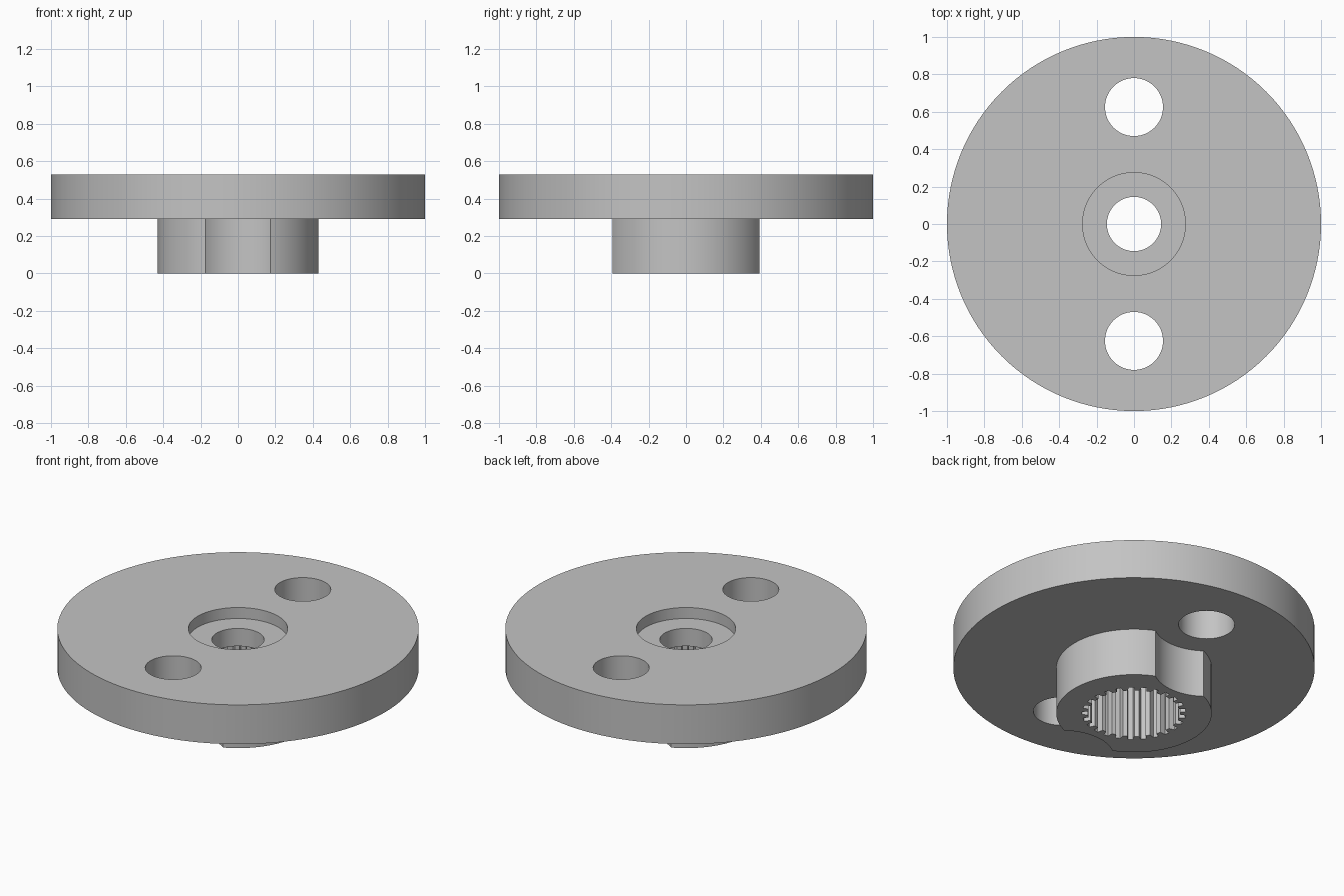
import bpy
import bmesh
from math import cos, sin, pi, radians

cube = bpy.data.objects.get("Cube")
if cube:
    bpy.data.objects.remove(cube, do_unlink=True)

steel = bpy.data.materials.new("plain grey")
steel.use_nodes = True
grey = (0.55, 0.55, 0.55, 1)
steel.diffuse_color = grey
steel.node_tree.nodes["Principled BSDF"].inputs["Base Color"].default_value = grey


def prism(name, outline, z0, z1):
    """Solid made by extruding a closed outline from z0 up to z1."""
    bm = bmesh.new()
    base = bm.faces.new([bm.verts.new((x, y, z0)) for x, y in outline])
    top = bmesh.ops.extrude_face_region(bm, geom=[base])["geom"]
    moved = [v for v in top if isinstance(v, bmesh.types.BMVert)]
    bmesh.ops.translate(bm, verts=moved, vec=(0, 0, z1 - z0))
    bmesh.ops.recalc_face_normals(bm, faces=bm.faces)
    mesh = bpy.data.meshes.new(name)
    bm.to_mesh(mesh)
    bm.free()
    mesh.materials.append(steel)
    obj = bpy.data.objects.new(name, mesh)
    bpy.context.collection.objects.link(obj)
    return obj


def circle(r, cy=0, n=96):
    return [(r * cos(2 * pi * i / n), cy + r * sin(2 * pi * i / n)) for i in range(n)]


def spline(root, tip, teeth):
    """Toothed outline with trapezoid teeth."""
    pitch = 2 * pi / teeth
    steps = ((-0.3, root), (-0.2, tip), (0.2, tip), (0.3, root))
    return [(r * cos(pitch * (t + s) + pi / 2), r * sin(pitch * (t + s) + pi / 2))
            for t in range(teeth) for s, r in steps]


def combine(target, tool, operation):
    """Apply a boolean and discard the tool."""
    bpy.context.view_layer.objects.active = target
    mod = target.modifiers.new("cut", "BOOLEAN")
    mod.operation = operation
    mod.solver = "EXACT"
    mod.object = tool
    bpy.ops.object.modifier_apply(modifier=mod.name)
    bpy.data.objects.remove(tool, do_unlink=True)


# Hub, scalloped around the two mounting holes
hub = prism("hub", circle(0.43), 0, 0.4)
for side in (-1, 1):
    combine(hub, prism("scallop", circle(0.29, side * 0.625), -0.1, 0.5), "DIFFERENCE")

# Round flange joined to the hub
body = prism("flanged_hub", circle(1, n=128), 0.29, 0.53)
combine(body, hub, "UNION")

# Mounting holes
for side in (-1, 1):
    combine(body, prism("mounting_hole", circle(0.155, side * 0.625, 64), 0.1, 0.7), "DIFFERENCE")

# Screw recess, screw hole and splined socket
combine(body, prism("recess", circle(0.275), 0.463, 0.7), "DIFFERENCE")
combine(body, prism("screw_hole", circle(0.145, n=64), 0.2, 0.6), "DIFFERENCE")
combine(body, prism("socket", spline(0.255, 0.288, 25), -0.1, 0.355), "DIFFERENCE")

# Smooth round walls, sharp rims
bpy.ops.object.select_all(action="DESELECT")
body.select_set(True)
bpy.context.view_layer.objects.active = body
bpy.ops.object.shade_smooth_by_angle(angle=radians(25))
